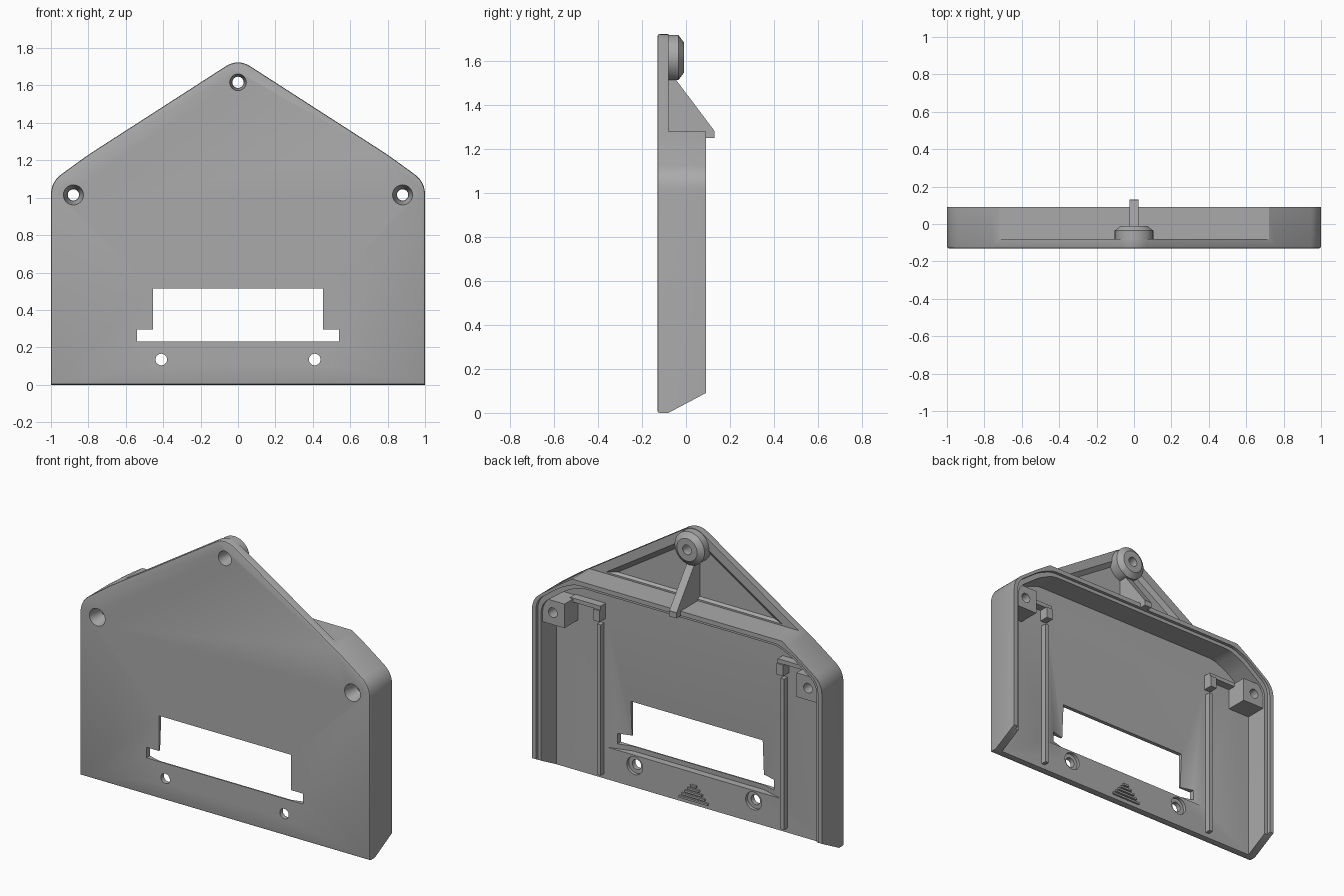
import bpy, bmesh, math
from mathutils import Vector, Matrix

cube = bpy.data.objects.get("Cube")
if cube:
    bpy.data.objects.remove(cube)

grey = bpy.data.materials.new("plain grey")
grey.use_nodes = True
colour = (0.4, 0.4, 0.4, 1)
grey.diffuse_color = colour
grey.node_tree.nodes["Principled BSDF"].inputs["Base Color"].default_value = colour


def finish(name, bm):
    bmesh.ops.recalc_face_normals(bm, faces=bm.faces[:])
    mesh = bpy.data.meshes.new(name)
    bm.to_mesh(mesh)
    bm.free()
    mesh.materials.append(grey)
    obj = bpy.data.objects.new(name, mesh)
    bpy.context.scene.collection.objects.link(obj)
    return obj


def prism(name, outline, y0, y1, bevel=0):
    """Extrude an x-z outline from y0 back to y1."""
    bm = bmesh.new()
    face = bm.faces.new([bm.verts.new((x, y0, z)) for x, z in outline])
    front = face.edges[:]
    res = bmesh.ops.extrude_face_region(bm, geom=[face], use_keep_orig=True)
    verts = [v for v in res["geom"] if isinstance(v, bmesh.types.BMVert)]
    bmesh.ops.translate(bm, verts=verts, vec=(0, y1 - y0, 0))
    if bevel:
        bmesh.ops.bevel(bm, geom=front, offset=bevel, segments=2, profile=0.5, affect='EDGES')
    return finish(name, bm)


def hull(name, points):
    bm = bmesh.new()
    for p in points:
        bm.verts.new(p)
    bmesh.ops.convex_hull(bm, input=bm.verts[:])
    bmesh.ops.dissolve_limit(bm, angle_limit=0.01, verts=bm.verts[:], edges=bm.edges[:])
    return finish(name, bm)


def box(name, xs, ys, zs):
    return hull(name, [(x, y, z) for x in xs for y in ys for z in zs])


def cone(name, x, z, y0, y1, r0, r1):
    """Round bar along y, radius r0 at y0 and r1 at y1."""
    bm = bmesh.new()
    place = Matrix.Translation((x, (y0 + y1) / 2, z)) @ Matrix.Rotation(-math.pi / 2, 4, 'X')
    bmesh.ops.create_cone(bm, cap_ends=True, segments=40, radius1=r0, radius2=r1,
                          depth=y1 - y0, matrix=place)
    return finish(name, bm)


def rounded(points, steps=8):
    """Round the corners of (x, z, setback) points."""
    out = []
    for i, (x, z, d) in enumerate(points):
        p = Vector((x, z))
        if d == 0:
            out.append(p)
            continue
        a = p + (Vector(points[i - 1][:2]) - p).normalized() * d
        b = p + (Vector(points[(i + 1) % len(points)][:2]) - p).normalized() * d
        for k in range(steps + 1):
            t = k / steps
            out.append(a * (1 - t) ** 2 + p * 2 * t * (1 - t) + b * t ** 2)
    return out


def mirrored(half):
    """Complete a right-hand half outline, bottom to top."""
    return half + [(-x, z, d) for x, z, d in reversed(half) if x > 0]


def modify(obj, operation, others):
    bpy.context.view_layer.objects.active = obj
    for other in others:
        mod = obj.modifiers.new("shape", 'BOOLEAN')
        mod.operation, mod.solver, mod.object = operation, 'EXACT', other
        bpy.ops.object.modifier_apply(modifier=mod.name)


cutters, parts = [], []


def cutter(obj):
    obj.hide_render = True
    cutters.append(obj)
    return obj


# Housing block with a gabled top
gable = mirrored([(1, 0, 0), (1, 1.085, 0.07), (0.8, 1.23, 0.05), (0, 1.745, 0.08)])
housing = prism("housing", rounded(gable), -0.13, 0.09, 0.01)
parts.append(housing)


# Hollow back, open at the bottom, with a stepped rim
def cavity(name, grow, y0):
    half = [(0.95 + grow, -0.1, 0), (0.95 + grow, 1.06 + grow, 0.06),
            (0.78 + grow, 1.185 + grow, 0.04), (0.68 + grow, 1.23 + grow, 0.04)]
    return cutter(prism(name, rounded(mirrored(half)), y0, 0.3))


shaping = [
    cutter(box("gable_cutter", (-2, 2), (-0.08, 0.5), (1.28, 2))),
    cavity("cavity_cutter", 0, -0.08),
    cavity("rim_cutter", 0.022, 0.07),
    cutter(hull("foot_cutter", [(x, y, z) for x in (-2, 2) for y, z in
                                ((-0.08, 0), (0.26, 0.18), (0.26, -0.1), (-0.08, -0.1))])),
]

# Shallow recess in the back of the gable
shaping.append(cutter(hull("gable_recess_cutter", [
    (s * x, y, z) for s in (-1, 1) for y, x, base, top in
    ((-0.07, 0.64, 1.285, 1.695), (-0.1, 0.54, 1.3, 1.645))
    for x, z in ((x, base), (0, top))])))

# Tapered display pocket and its window
shaping.append(cutter(hull("pocket_cutter", [
    (s * x, y, z) for s in (-1, 1) for x, y, z in
    ((0.6, -0.079, 0.2), (0.45, -0.123, 0.2), (0.6, -0.079, 1.0),
     (0.6, -0.03, 0.2), (0.6, -0.03, 1.0))])))
window = mirrored([(0.54, 0.23, 0), (0.54, 0.295, 0), (0.455, 0.295, 0), (0.455, 0.515, 0)])
shaping.append(cutter(prism("window_cutter", rounded(window), -0.3, 0)))

# Screw holes
screws = []
for x, z, r in ((-0.88, 1.015, 0.055), (0.88, 1.015, 0.055), (0, 1.617, 0.045)):
    screws.append(cutter(cone("screw_hole_cutter", x, z, -0.3, 0.3, 0.03, 0.03)))
    screws.append(cutter(cone("screw_seat_cutter", x, z, -0.135, -0.04, r, 0.032)))
for s in (-1, 1):
    shaping.append(cutter(cone("lower_hole_cutter", s * 0.41, 0.135, -0.3, 0.3, 0.031, 0.031)))
    shaping.append(cutter(cone("lower_seat_cutter", s * 0.41, 0.135, -0.1, 0, 0.055, 0.055)))
modify(housing, 'DIFFERENCE', shaping + screws)

# Round boss at the peak
boss = cone("peak_boss", 0, 1.617, -0.11, -0.035, 0.103, 0.103)
boss_tip = cutter(cone("boss_tip", 0, 1.617, -0.035, -0.01, 0.103, 0.07))
modify(boss, 'UNION', [boss_tip])
modify(boss, 'DIFFERENCE', screws[4:])
parts.append(boss)

# Hooked brace below the boss
brace = ((-0.11, 1.515), (-0.045, 1.515), (0.128, 1.285), (0.128, 1.27), (-0.11, 1.27))
parts.append(hull("brace", [(x, y, z) for x in (-0.025, 0.025) for y, z in brace]))
parts.append(box("brace_hook", (-0.025, 0.025), (0.085, 0.13), (1.25, 1.283)))

# Screw posts, board guides and clips on both sides
for s, side in ((-1, "right"), (1, "left")):
    post = box(side + "_screw_post", (s * 0.8, s * 0.97), (-0.1, 0.055), (0.94, 1.09))
    modify(post, 'DIFFERENCE', screws[0:2] if s < 0 else screws[2:4])
    parts.append(post)
    parts.append(box(side + "_guide_rib", (s * 0.62, s * 0.645), (-0.09, -0.045), (0.03, 0.97)))
    parts.append(box(side + "_guide_clip", (s * 0.61, s * 0.655), (-0.09, -0.02), (1.0, 1.07)))
    parts.append(box(side + "_guide_bar", (s * 0.61, s * 0.82), (-0.09, -0.03), (1.07, 1.095)))

# Stepped arrow of small bars
for i in range(5):
    w, z = 0.1 - 0.02 * i, 0.025 + 0.022 * i
    parts.append(box("arrow_bar", (-w, w), (-0.09, -0.068), (z, z + 0.012)))

for obj in cutters:
    bpy.data.objects.remove(obj)
for obj in bpy.context.selected_objects:
    obj.select_set(False)
for obj in parts:
    obj.select_set(True)
    bpy.context.view_layer.objects.active = obj
bpy.ops.object.shade_smooth_by_angle(angle=math.radians(30))
